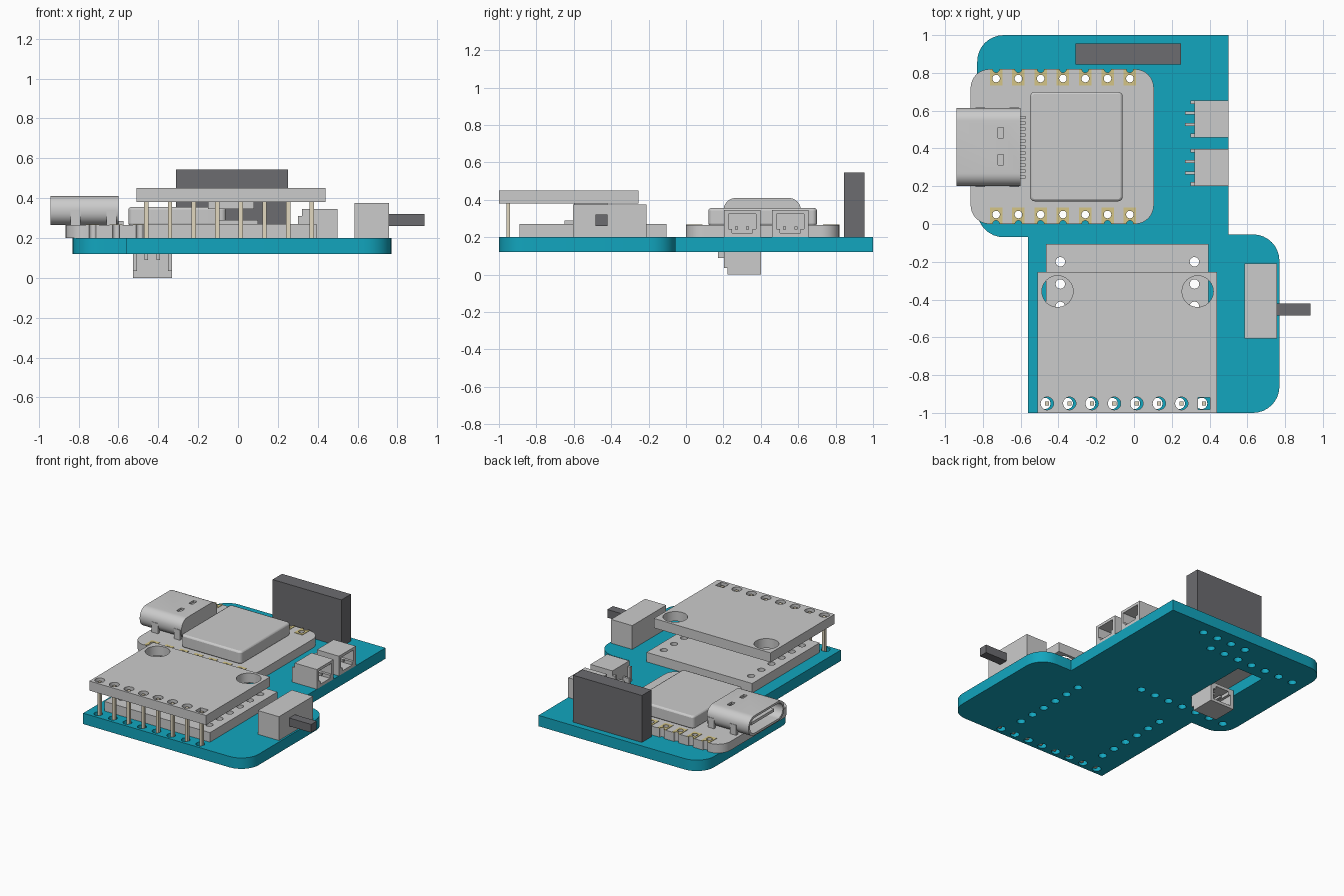
import bpy, bmesh, math
from mathutils import Vector, Matrix

if "Cube" in bpy.data.objects:
    bpy.data.objects.remove(bpy.data.objects["Cube"])


def material(name, rgb):
    m = bpy.data.materials.new(name)
    m.diffuse_color = (*rgb, 1)
    m.use_nodes = True
    m.node_tree.nodes["Principled BSDF"].inputs["Base Color"].default_value = m.diffuse_color
    return m


TEAL = material("teal", (0.006, 0.38, 0.52))
DARK = material("dark", (0.15, 0.15, 0.16))
TAN = material("tan", (0.75, 0.68, 0.52))
GOLD = material("gold", (0.66, 0.56, 0.24))


def finish(name, bm, mat=None):
    bmesh.ops.recalc_face_normals(bm, faces=bm.faces)
    me = bpy.data.meshes.new(name)
    bm.to_mesh(me)
    bm.free()
    ob = bpy.data.objects.new(name, me)
    bpy.context.collection.objects.link(ob)
    if mat:
        me.materials.append(mat)
    return ob


def boxes(name, items, mat=None, matrix=Matrix()):
    """One object from (x0, x1, y0, y1, z0, z1) blocks."""
    bm = bmesh.new()
    for x0, x1, y0, y1, z0, z1 in items:
        m = (Matrix.Translation(((x0 + x1) / 2, (y0 + y1) / 2, (z0 + z1) / 2))
             @ Matrix.Diagonal((x1 - x0, y1 - y0, z1 - z0, 1)))
        bmesh.ops.create_cube(bm, size=1, matrix=matrix @ m)
    return finish(name, bm, mat)


def prism(name, corners, h0, h1, mat=None, along_x=False, seg=8):
    """Extrude a right-angled outline of (a, b, radius) corners."""
    pts = []
    for i, (a, b, r) in enumerate(corners):
        p = Vector((a, b))
        if r == 0:
            pts.append(p)
            continue
        d0 = (Vector(corners[i - 1][:2]) - p).normalized()
        d1 = (Vector(corners[(i + 1) % len(corners)][:2]) - p).normalized()
        c = p + r * (d0 + d1)
        for k in range(seg + 1):
            t = math.pi / 2 * k / seg
            pts.append(c - r * (d1 * math.cos(t) + d0 * math.sin(t)))
    bm = bmesh.new()
    f = bm.faces.new([bm.verts.new((h0, p.x, p.y) if along_x else (p.x, p.y, h0)) for p in pts])
    new = bmesh.ops.extrude_face_region(bm, geom=[f])["geom"]
    step = (h1 - h0, 0, 0) if along_x else (0, 0, h1 - h0)
    bmesh.ops.translate(bm, vec=step, verts=[v for v in new if isinstance(v, bmesh.types.BMVert)])
    return finish(name, bm, mat)


def rect(a0, a1, b0, b1, r):
    return [(a0, b0, r), (a1, b0, r), (a1, b1, r), (a0, b1, r)]


def drills(holes, z0=0.0, z1=0.6):
    bm = bmesh.new()
    for x, y, r in holes:
        bmesh.ops.create_cone(bm, cap_ends=True, segments=24, radius1=r, radius2=r, depth=z1 - z0,
                              matrix=Matrix.Translation((x, y, (z0 + z1) / 2)))
    return finish("cutter", bm)


def cut(ob, *cutters):
    for c in cutters:
        c.hide_render = True
        m = ob.modifiers.new("cut", 'BOOLEAN')
        m.operation, m.solver, m.object = 'DIFFERENCE', 'EXACT', c
        bpy.context.view_layer.objects.active = ob
        bpy.ops.object.modifier_apply(modifier=m.name)
        bpy.data.objects.remove(c)


# Pin positions shared by the boards
ctrl_x = [-0.73 + 0.118 * i for i in range(7)]
ctrl_pins = [(x, y) for x in ctrl_x for y in (0.05, 0.77)]
low_pins = [(x, -0.2 - 0.118 * i) for x in (-0.39, 0.32) for i in range(6)]
top_x = [-0.46 + 0.1186 * i for i in range(8)]

# Base circuit board with its holes and slot
base = prism("base_board", [(-0.56, -1, 0), (0.77, -1, 0.14), (0.77, -0.055, 0.14), (0.5, -0.055, 0),
                            (0.5, 1, 0), (-0.83, 1, 0.14), (-0.83, -0.07, 0.14), (-0.56, -0.07, 0)],
             0.12, 0.2, TEAL)
cut(base,
    drills([(x, y, 0.028) for x, y in ctrl_pins + low_pins]
           + [(x - 0.012, -0.95, 0.03) for x in top_x]
           + [(-0.21 + 0.12 * i, 0.9, 0.028) for i in range(4)]),
    boxes("cutter", [(-0.545, -0.335, 0.19, 0.68, 0.05, 0.3)]))

# Controller board with notched edge pads
notches = [(x, y, 0.018) for x in ctrl_x for y in (0, 0.82)]
ctrl = prism("controller_board", rect(-0.865, 0.105, 0, 0.82, 0.1), 0.2, 0.265)
cut(ctrl, drills([(x, y, 0.02) for x, y in ctrl_pins] + notches))
pads = boxes("controller_pads", [(x - 0.033, x + 0.033, y0, y1, 0.262, 0.268)
                                 for x in ctrl_x for y0, y1 in ((0, 0.088), (0.732, 0.82))], GOLD)
cut(pads, drills([(x, y, 0.02) for x, y in ctrl_pins] + notches))

# Metal shield over the chip
shield = prism("chip_shield", rect(-0.55, -0.06, 0.12, 0.7, 0.025), 0.26, 0.355, seg=4)
bev = shield.modifiers.new("bevel", 'BEVEL')
bev.width, bev.segments, bev.limit_method, bev.angle_limit = 0.012, 2, 'ANGLE', 1.0

# USB-style socket: hollow rounded shell, tongue, feet, contacts
shell = prism("socket_shell", rect(0.2, 0.615, 0.265, 0.41, 0.068), -0.94, -0.6, along_x=True)
cut(shell,
    prism("cutter", rect(0.217, 0.598, 0.281, 0.394, 0.055), -1, -0.64, along_x=True),
    boxes("cutter", [(-0.72, -0.69, y - 0.027, y + 0.027, 0.39, 0.45) for y in (0.34, 0.483)]))
boxes("socket_tongue", [(-0.91, -0.63, 0.275, 0.54, 0.328, 0.348)])
boxes("socket_feet", [(x, x + 0.05, y, y + 0.02, 0.2, 0.34)
                      for x in (-0.84, -0.66) for y in (0.197, 0.598)])
boxes("socket_contacts", [(-0.61, -0.575, y - 0.008, y + 0.008, 0.262, 0.285)
                          for y in [0.25 + 0.0315 * i for i in range(11)]])


# Small open-fronted cable connectors
def connector(name, matrix):
    pins = [(-0.14, 0.04, y - 0.008, y + 0.008, z, z + 0.016)
            for y in (-0.03, 0.03) for z in (0.04,)]
    legs = [(-0.14, -0.08, y - 0.008, y + 0.008, 0, 0.05) for y in (-0.03, 0.03)]
    tabs = [(-0.11, -0.08, y - 0.01, y + 0.01, 0, 0.11) for y in (-0.088, 0.088)]
    walls = [(-0.09, 0.09, -0.098, 0.098, 0, 0.022), (-0.09, 0.09, -0.098, 0.098, 0.125, 0.145),
             (-0.09, 0.09, -0.098, -0.074, 0, 0.145), (-0.09, 0.09, 0.074, 0.098, 0, 0.145),
             (-0.09, -0.06, -0.098, 0.098, 0, 0.145),
             (-0.06, 0.09, -0.08, -0.055, 0.01, 0.045), (-0.06, 0.09, 0.055, 0.08, 0.01, 0.045)]
    boxes(name, walls + pins + legs + tabs, None, matrix)


for name, y in (("side_connector_back", 0.557), ("side_connector_front", 0.3)):
    connector(name, Matrix.Translation((0.41, y, 0.2)))
connector("underside_connector", Matrix.Translation((-0.43, 0.312, 0.145))
          @ Matrix.Rotation(math.pi / 2, 4, 'Z') @ Matrix.Rotation(math.pi, 4, 'X'))

# Upright dark block at the back
boxes("upright_block", [(-0.31, 0.25, 0.845, 0.955, 0.2, 0.545)], DARK)

# Slide switch
boxes("switch_body", [(0.585, 0.757, -0.605, -0.21, 0.2, 0.375)])
boxes("switch_lever", [(0.75, 0.935, -0.485, -0.42, 0.26, 0.32)], DARK)

# Lower module
low = boxes("lower_module", [(-0.465, 0.395, -0.89, -0.105, 0.2, 0.27)])
cut(low, drills([(x, y, 0.025) for x, y in low_pins]))
boxes("lower_module_chip", [(-0.1, 0.1, -0.65, -0.5, 0.265, 0.29)])

# Upper module on its row of pins
top = boxes("upper_module", [(-0.51, 0.44, -1, -0.255, 0.38, 0.45)])
cut(top,
    drills([(x, -0.95, 0.034) for x in top_x[:-1]] + [(-0.405, -0.357, 0.083), (0.337, -0.357, 0.083)]),
    boxes("cutter", [(top_x[-1] - 0.032, top_x[-1] + 0.032, -0.982, -0.918, 0.3, 0.5)]))
boxes("upper_module_chip", [(-0.15, 0.08, -0.6, -0.42, 0.345, 0.385)])
boxes("upper_module_pins", [(x - 0.011, x + 0.011, -0.96, -0.94, 0.125, 0.44) for x in top_x], TAN)

# Smooth the rounded surfaces, keep hard edges
for ob in bpy.context.scene.objects:
    ob.select_set(True)
bpy.context.view_layer.objects.active = base
bpy.ops.object.shade_smooth_by_angle(angle=math.radians(30))
